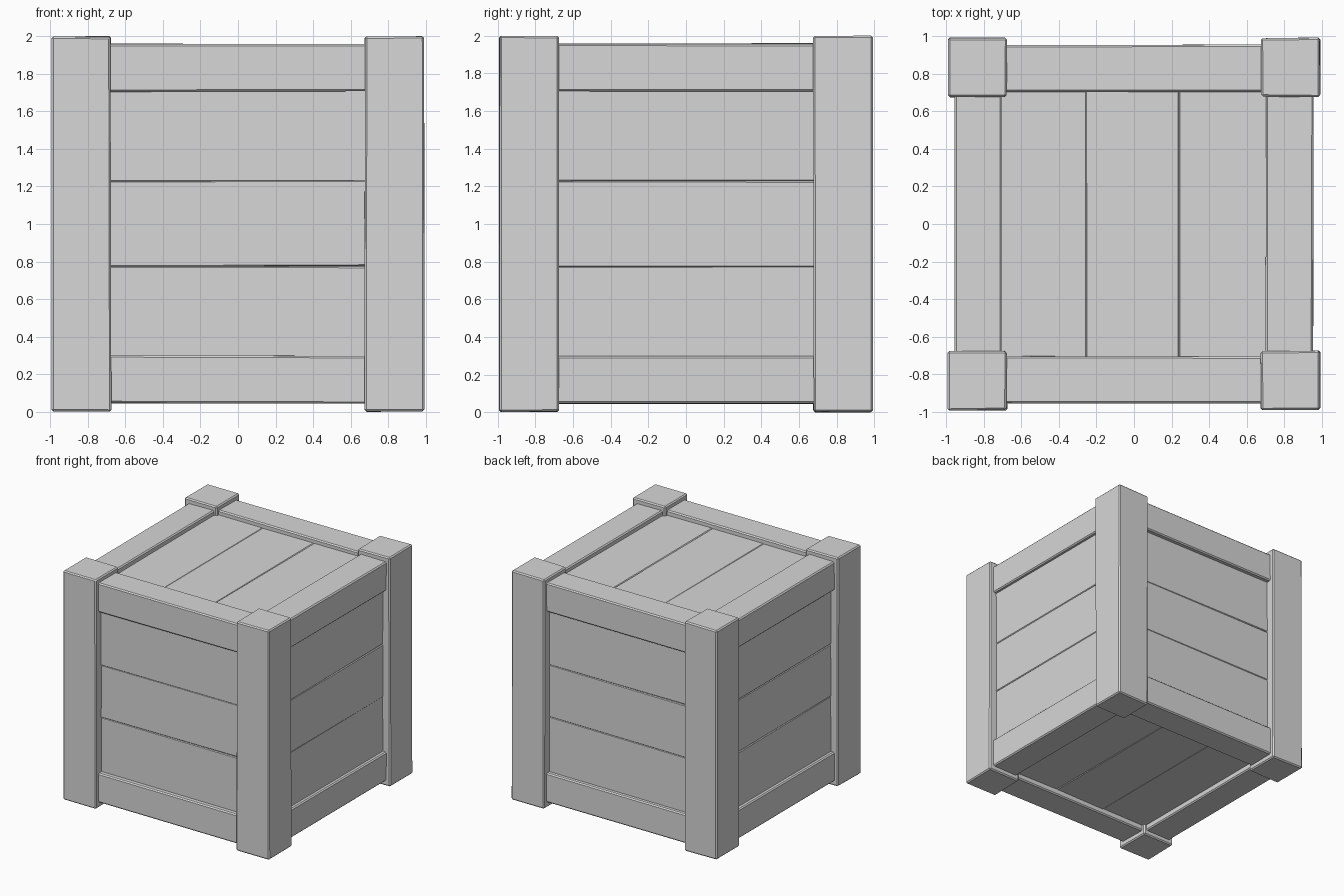
import bpy, bmesh, random
from mathutils import Vector

if "Cube" in bpy.data.objects:
    bpy.data.objects.remove(bpy.data.objects["Cube"])

random.seed(4)

wood = bpy.data.materials.new("plain_grey")
wood.diffuse_color = (0.68, 0.68, 0.68, 1)
wood.use_nodes = True
wood.node_tree.nodes["Principled BSDF"].inputs["Base Color"].default_value = wood.diffuse_color


def beam(name, lo, hi, wobble=0.006, bevel=0.01):
    """Box between two corners, slightly hand-hewn, with chamfered edges."""
    lo, hi = Vector(lo), Vector(hi)
    bm = bmesh.new()
    bmesh.ops.create_cube(bm, size=1)
    for v in bm.verts:
        for i in range(3):
            inward = random.uniform(0, wobble)
            v.co[i] = hi[i] - inward if v.co[i] > 0 else lo[i] + inward
    bmesh.ops.bevel(bm, geom=bm.edges[:], offset=bevel, segments=1,
                    affect='EDGES', clamp_overlap=True)
    bmesh.ops.recalc_face_normals(bm, faces=bm.faces)
    mesh = bpy.data.meshes.new(name)
    bm.to_mesh(mesh)
    bm.free()
    mesh.materials.append(wood)
    obj = bpy.data.objects.new(name, mesh)
    bpy.context.collection.objects.link(obj)
    return obj


def span(side, inner, outer):
    """Ordered interval from inner to outer on the chosen side of zero."""
    return sorted((side * inner, side * outer))


# Corner posts
for sx in (-1, 1):
    for sy in (-1, 1):
        x, y = span(sx, 0.673, 0.994), span(sy, 0.673, 0.994)
        beam("corner_post", (x[0], y[0], 0), (x[1], y[1], 2))

# Horizontal rails around the top and bottom
for level, (z0, z1) in (("bottom", (0.043, 0.302)), ("top", (1.703, 1.96))):
    for s in (-1, 1):
        a = span(s, 0.7, 0.957)
        beam(level + "_rail", (-0.75, a[0], z0), (0.75, a[1], z1), 0.005)
        beam(level + "_side_rail", (a[0], -0.75, z0), (a[1], 0.75, z1), 0.005)

# Wall planks, three high on each side, butted tightly
heights = (0.24, 0.775, 1.23, 1.77)
for s in (-1, 1):
    a, b = span(s, 0.78, 0.919), span(s, 0.78, 0.926)
    for z0, z1 in zip(heights, heights[1:]):
        z0, z1 = z0 - 0.005, z1 + 0.005
        beam("wall_plank", (-0.8, a[0], z0), (0.8, a[1], z1), 0.008, 0.006)
        beam("side_wall_plank", (b[0], -0.8, z0), (b[1], 0.8, z1), 0.008, 0.006)

# Lid and floor planks running front to back
edges = (-0.78, -0.255, 0.24, 0.78)
for name, z0, z1 in (("floor_plank", 0.09, 0.2), ("lid_plank", 1.81, 1.922)):
    for x0, x1 in zip(edges, edges[1:]):
        beam(name, (x0 - 0.005, -0.78, z0), (x1 + 0.005, 0.78, z1), 0.008, 0.006)
